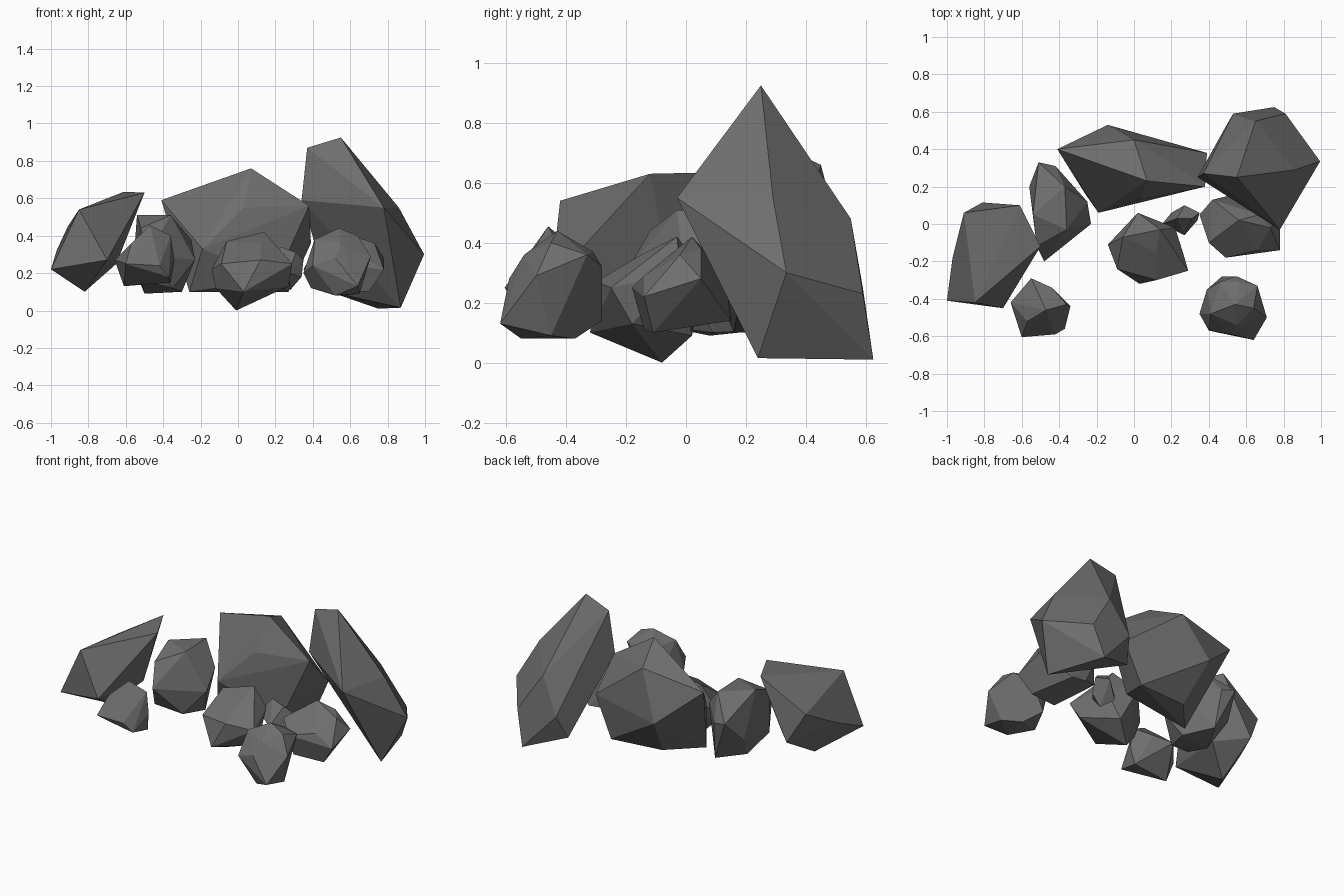
import bpy, bmesh, math

# dark stone colour
stone = bpy.data.materials.new("dark_stone")
stone.diffuse_color = (0.155, 0.155, 0.155, 1)


def rock(name, *corners):
    """Flat-faced boulder: convex hull of a few key corner points."""
    bm = bmesh.new()
    for c in corners:
        bm.verts.new(c)
    hull = bmesh.ops.convex_hull(bm, input=bm.verts[:])
    loose = {v for v in hull["geom_interior"] + hull["geom_unused"]
             if isinstance(v, bmesh.types.BMVert) and v.is_valid}
    bmesh.ops.delete(bm, geom=list(loose), context='VERTS')
    # merge nearly coplanar triangles into broad facets
    bmesh.ops.dissolve_limit(bm, angle_limit=math.radians(4),
                             verts=bm.verts[:], edges=bm.edges[:])
    bmesh.ops.recalc_face_normals(bm, faces=bm.faces[:])
    mesh = bpy.data.meshes.new(name)
    bm.to_mesh(mesh)
    bm.free()
    mesh.materials.append(stone)
    obj = bpy.data.objects.new(name, mesh)
    bpy.context.collection.objects.link(obj)
    return obj


# tall leaning boulder, back right
rock("tall_boulder",
     (.55, .25, .925), (.37, .27, .87), (.34, .25, .59), (.78, -.03, .55),
     (.86, .29, .55), (.995, .335, .30), (.87, .24, .015), (.88, .24, .14),
     (.75, .625, .01), (.81, .59, .23), (.65, .55, .48), (.53, .59, .25),
     (.49, .52, .10))

# wide boulder, back middle
rock("wide_boulder",
     (.07, .23, .76), (0, .45, .66), (-.41, .40, .59), (.38, .20, .56),
     (.03, .13, .55), (-.19, .06, .33), (-.26, .16, .10), (-.14, .53, .36),
     (.39, .38, .36), (.27, .39, .10), (-.08, .36, .11), (.2, .17, .16))

# slanted boulder, far left
rock("left_boulder",
     (-1, -.41, .22), (-.85, -.42, .54), (-.61, .10, .635), (-.50, -.12, .63),
     (-.70, -.45, .27), (-.97, -.18, .32), (-.91, .06, .45), (-.81, .115, .26),
     (-.82, -.16, .10), (-.65, -.05, .25), (-.66, -.30, .36))

# upright boulder beside it
rock("upright_boulder",
     (-.54, .05, .51), (-.37, .20, .51), (-.36, -.03, .51), (-.51, .33, .38),
     (-.42, .31, .36), (-.25, .12, .38), (-.23, 0, .27), (-.48, -.20, .30),
     (-.52, -.12, .44), (-.40, .27, .11), (-.30, .09, .10), (-.50, .08, .09),
     (-.56, .20, .24), (-.52, -.12, .16), (-.35, -.07, .12))

# small stone, front left
rock("front_left_stone",
     (-.47, -.46, .455), (-.36, -.43, .40), (-.34, -.44, .27), (-.37, -.56, .18),
     (-.42, -.59, .24), (-.60, -.605, .25), (-.66, -.42, .27), (-.55, -.29, .31),
     (-.44, -.34, .34), (-.57, -.52, .36), (-.61, -.43, .13), (-.36, -.42, .15))

# centre stone
rock("centre_stone",
     (-.14, -.11, .22), (-.06, -.07, .37), (.02, .06, .30), (.14, -.03, .42),
     (.22, -.02, .30), (.29, -.25, .25), (.27, -.18, .13), (.12, -.30, .27),
     (.03, -.32, .10), (-.09, -.24, .25), (-.01, -.08, 0), (-.12, -.14, .12),
     (.12, -.15, .36), (.12, .02, .09))

# tiny pebble behind the centre stone
rock("pebble",
     (.15, 0, .24), (.27, .10, .27), (.35, .06, .27), (.34, .02, .18),
     (.27, -.06, .20), (.23, .03, .34), (.31, .03, .31), (.28, .02, .11),
     (.20, .06, .17))

# right middle stone
rock("right_stone",
     (.35, .05, .22), (.42, .13, .30), (.50, .15, .15), (.56, .02, .42),
     (.67, .05, .38), (.73, -.02, .36), (.78, .05, .28), (.78, -.14, .22),
     (.49, -.18, .25), (.40, -.10, .31), (.70, -.11, .10), (.50, -.14, .11),
     (.60, .15, .14), (.66, -.14, .29))

# front right stone
rock("front_right_stone",
     (.35, -.48, .20), (.39, -.35, .28), (.47, -.28, .14), (.55, -.28, .32),
     (.66, -.33, .36), (.71, -.50, .29), (.64, -.62, .13), (.52, -.59, .28),
     (.40, -.57, .24), (.41, -.48, .38), (.55, -.54, .36), (.56, -.31, .37),
     (.46, -.31, .37), (.54, -.43, .44), (.64, -.45, .40), (.65, -.45, .09),
     (.52, -.55, .08), (.39, -.45, .12), (.55, -.37, .08))
